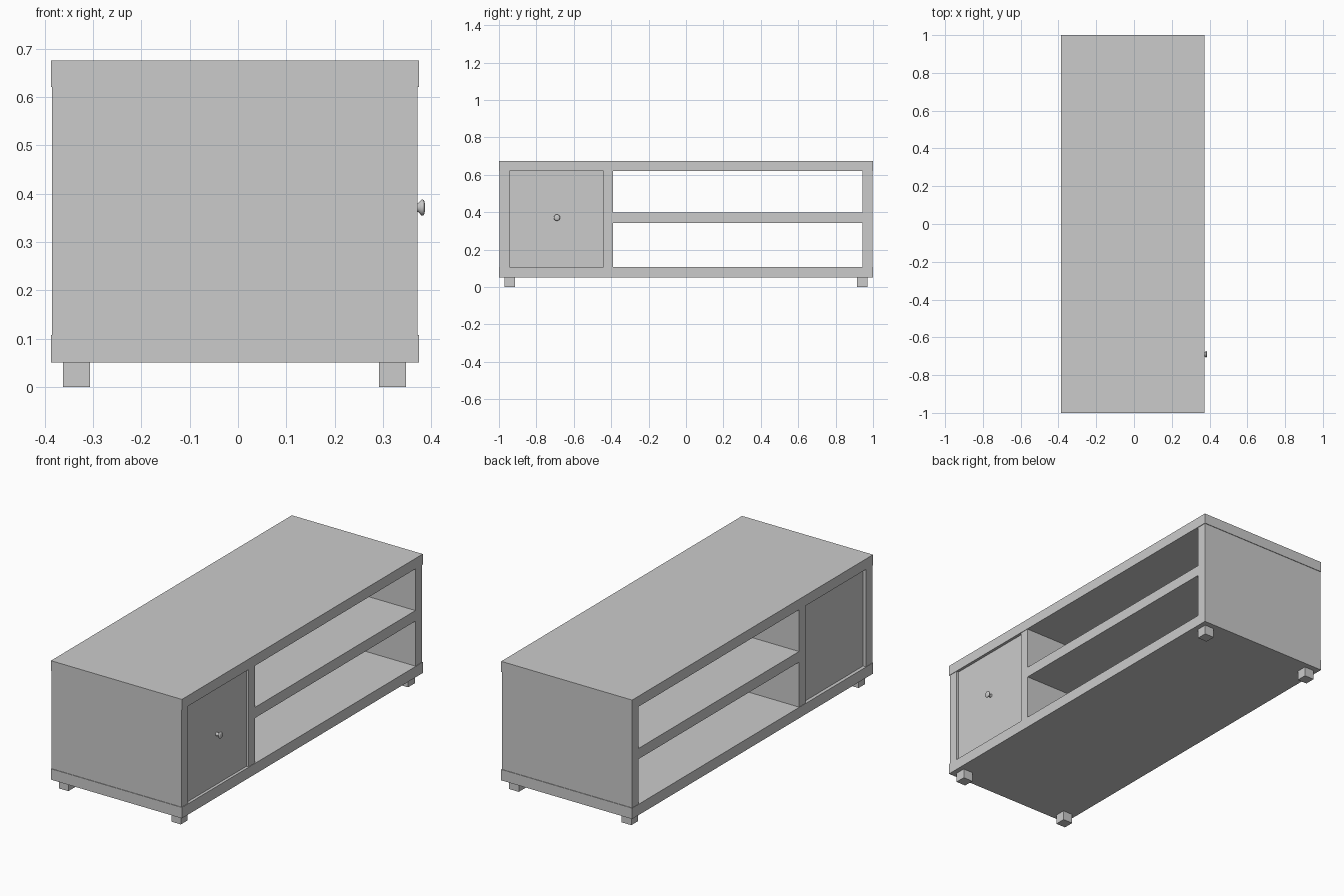
import bpy, bmesh, math
from mathutils import Matrix

if "Cube" in bpy.data.objects:
    bpy.data.objects.remove(bpy.data.objects["Cube"])


def box(name, x, y, z):
    """Axis-aligned box from (min, max) pairs."""
    bm = bmesh.new()
    bmesh.ops.create_cube(bm, size=1)
    for v in bm.verts:
        v.co = [lo + (c + 0.5) * (hi - lo) for c, (lo, hi) in zip(v.co, (x, y, z))]
    mesh = bpy.data.meshes.new(name)
    bm.to_mesh(mesh)
    bm.free()
    ob = bpy.data.objects.new(name, mesh)
    bpy.context.collection.objects.link(ob)
    return ob


slab_x = (-0.387, 0.374)
body_x = (-0.385, 0.371)
inner_z = (0.107, 0.620)

# top and bottom slabs
box("top_slab", slab_x, (-1, 1), (0.620, 0.675))
box("bottom_slab", slab_x, (-1, 1), (0.050, 0.107))

# upright panels
box("cupboard_side", body_x, (-0.997, -0.943), inner_z)
box("divider", body_x, (-0.442, -0.389), inner_z)
box("open_side", body_x, (0.943, 0.997), inner_z)

# middle shelf
box("shelf", body_x, (-0.389, 0.943), (0.343, 0.399))

# recessed cupboard door and back
box("door", (0.330, 0.359), (-0.943, -0.442), inner_z)
box("cupboard_back", (-0.369, -0.340), (-0.943, -0.442), inner_z)

# feet
for ix, x in enumerate((-0.334, 0.320)):
    for iy, y in enumerate((-0.943, 0.943)):
        box(f"foot_{ix}{iy}", (x - 0.028, x + 0.028), (y - 0.028, y + 0.028), (0, 0.050))

# lathed door knob: (radius, height above door)
profile = [(0.010, -0.002), (0.008, 0.008), (0.009, 0.014), (0.016, 0.020),
           (0.017, 0.023), (0.015, 0.026), (0.009, 0.0275), (0, 0.028)]
bm = bmesh.new()
verts = [bm.verts.new((r, 0, h)) for r, h in profile]
edges = [bm.edges.new(p) for p in zip(verts, verts[1:])]
bmesh.ops.spin(bm, geom=verts + edges, cent=(0, 0, 0), axis=(0, 0, 1),
               angle=math.tau, steps=24)
bmesh.ops.remove_doubles(bm, verts=bm.verts, dist=1e-5)
bmesh.ops.recalc_face_normals(bm, faces=bm.faces)
bm.transform(Matrix.Translation((0.359, -0.690, 0.371)) @ Matrix.Rotation(math.pi / 2, 4, 'Y'))
for f in bm.faces:
    f.smooth = True
mesh = bpy.data.meshes.new("door_knob")
bm.to_mesh(mesh)
bm.free()
bpy.context.collection.objects.link(bpy.data.objects.new("door_knob", mesh))
